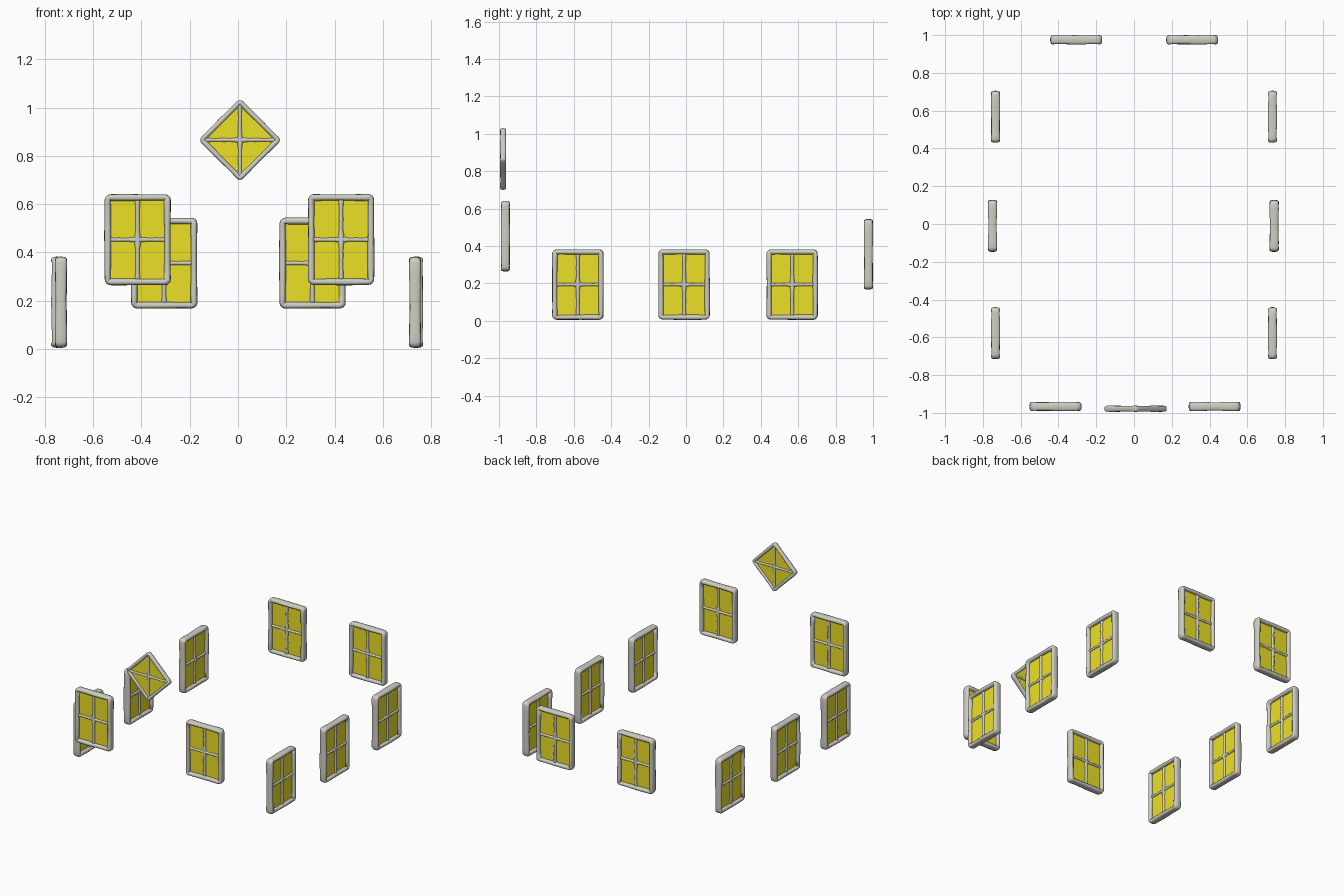
import bpy, bmesh
from math import sin, cos, pi, radians, copysign
from mathutils import Vector
import random

if "Cube" in bpy.data.objects:
    bpy.data.objects.remove(bpy.data.objects["Cube"])

random.seed(4)


def material(name, color):
    m = bpy.data.materials.new(name)
    m.diffuse_color = color
    m.use_nodes = True
    m.node_tree.nodes["Principled BSDF"].inputs["Base Color"].default_value = m.diffuse_color
    return m


STONE = material("pale_stone", (0.62, 0.62, 0.55, 1))
YELLOW = material("yellow_glass", (0.84, 0.75, 0.02, 1))
SIDES = 14


def sweep(bm, pts, half_w, half_d, closed=False, flare=None):
    """Sweep a soft rounded section along a path in the x-z plane, with a hand-made wobble."""
    n = len(pts)
    ph = random.uniform(0, 6)
    rings = []
    for i, p in enumerate(pts):
        a = pts[(i - 1) % n] if closed else pts[max(i - 1, 0)]
        b = pts[(i + 1) % n] if closed else pts[min(i + 1, n - 1)]
        t = (b - a).normalized()
        nrm = Vector((t.y, -t.x))
        k = 2 * pi * i / n
        w = half_w * (1 + 0.07 * sin(5 * k + ph))
        d = half_d * (1 + 0.06 * sin(6 * k + 2 * ph))
        if flare:
            w *= flare(i / (n - 1))
        ring = []
        for j in range(SIDES):
            c, s = cos(2 * pi * j / SIDES), sin(2 * pi * j / SIDES)
            q = p + nrm * w * copysign(abs(c) ** 0.75, c)
            ring.append(bm.verts.new((q.x, d * copysign(abs(s) ** 0.75, s), q.y)))
        rings.append(ring)
    for i in range(n if closed else n - 1):
        r, s = rings[i], rings[(i + 1) % n]
        for j in range(SIDES):
            m = (j + 1) % SIDES
            bm.faces.new((r[j], r[m], s[m], s[j]))
    if not closed:
        bm.faces.new(rings[0])
        bm.faces.new(rings[-1])


def rounded_rect(hw, hh, r):
    """Closed path: four rounded corners joined by subdivided straight sides."""
    corners = []
    for q, (sx, sz) in enumerate(((1, 1), (-1, 1), (-1, -1), (1, -1))):
        c = Vector((sx * (hw - r), sz * (hh - r)))
        corners.append([c + r * Vector((cos(q * pi / 2 + k * pi / 8), sin(q * pi / 2 + k * pi / 8)))
                        for k in range(5)])
    path = []
    for q in range(4):
        path += corners[q]
        a, b = corners[q][-1], corners[(q + 1) % 4][0]
        path += [a.lerp(b, k / 9) for k in range(1, 9)]
    return path


def line(a, b, n=17):
    return [Vector(a).lerp(Vector(b), k / (n - 1)) for k in range(n)]


def spin(pts, angle):
    c, s = cos(angle), sin(angle)
    return [Vector((p.x * c - p.y * s, p.x * s + p.y * c)) for p in pts]


def bar_flare(t):
    # thicker at the crossing and where bars meet the frame
    return 0.85 + 0.5 * max(0, 1 - abs(t - 0.5) / 0.13) + 0.3 * max(0, 1 - min(t, 1 - t) / 0.1)


def finish(bm, name, mat, loc, turn):
    bmesh.ops.recalc_face_normals(bm, faces=bm.faces)
    me = bpy.data.meshes.new(name)
    bm.to_mesh(me)
    bm.free()
    for f in me.polygons:
        f.use_smooth = mat is STONE
    me.materials.append(mat)
    ob = bpy.data.objects.new(name, me)
    ob.location = loc
    ob.rotation_euler = (0, 0, turn)
    bpy.context.collection.objects.link(ob)


def window(name, loc, hw, hh, bar, depth, turn=0, diamond=False):
    roll = pi / 4 if diamond else 0
    iw, ih = hw - bar, hh - bar
    # outer frame and crossing glazing bars
    bm = bmesh.new()
    sweep(bm, spin(rounded_rect(iw, ih, bar * 0.8), roll), bar, depth, closed=True)
    if diamond:
        e = iw * 2 ** 0.5
        sweep(bm, line((0, -e), (0, e)), bar * 0.85, depth * 0.75, flare=bar_flare)
        sweep(bm, line((-e, 0), (e, 0)), bar * 0.85, depth * 0.75, flare=bar_flare)
    else:
        sweep(bm, line((0, -ih), (0, ih)), bar * 0.78, depth * 0.62, flare=bar_flare)
        sweep(bm, line((-iw, 0), (iw, 0)), bar * 0.72, depth * 0.6, flare=bar_flare)
    finish(bm, name + "_frame", STONE, loc, turn)
    # thin glass pane
    bm = bmesh.new()
    flat = spin([Vector((x * iw, z * ih)) for x, z in ((-1, -1), (1, -1), (1, 1), (-1, 1))], roll)
    front, back = ([bm.verts.new((p.x, y, p.y)) for p in flat] for y in (-0.005, 0.005))
    bm.faces.new(front)
    bm.faces.new(back)
    for i in range(4):
        j = (i + 1) % 4
        bm.faces.new((front[i], front[j], back[j], back[i]))
    finish(bm, name + "_glass", YELLOW, loc, turn)


SIZE = (0.137, 0.188, 0.0135, 0.0235)

# front and back pairs
for side, fx, bx in (("left", -0.416, -0.306), ("right", 0.427, 0.308)):
    window("front_window_" + side, (fx, -0.966, 0.453), *SIZE)
    window("back_window_" + side, (bx, 0.975, 0.356), *SIZE)

# three windows along each side
for side, s, mid in (("left", -1, -0.749), ("right", 1, 0.742)):
    for pos, y in (("front", -0.578), ("middle", -0.01), ("rear", 0.568)):
        x = mid if pos == "middle" else s * 0.733
        window(f"{side}_side_window_{pos}", (x, y, 0.194), *SIZE, turn=radians(90))

# diamond gable window
window("gable_window", (0.008, -0.978, 0.866), 0.122, 0.122, 0.0105, 0.0155, diamond=True)
